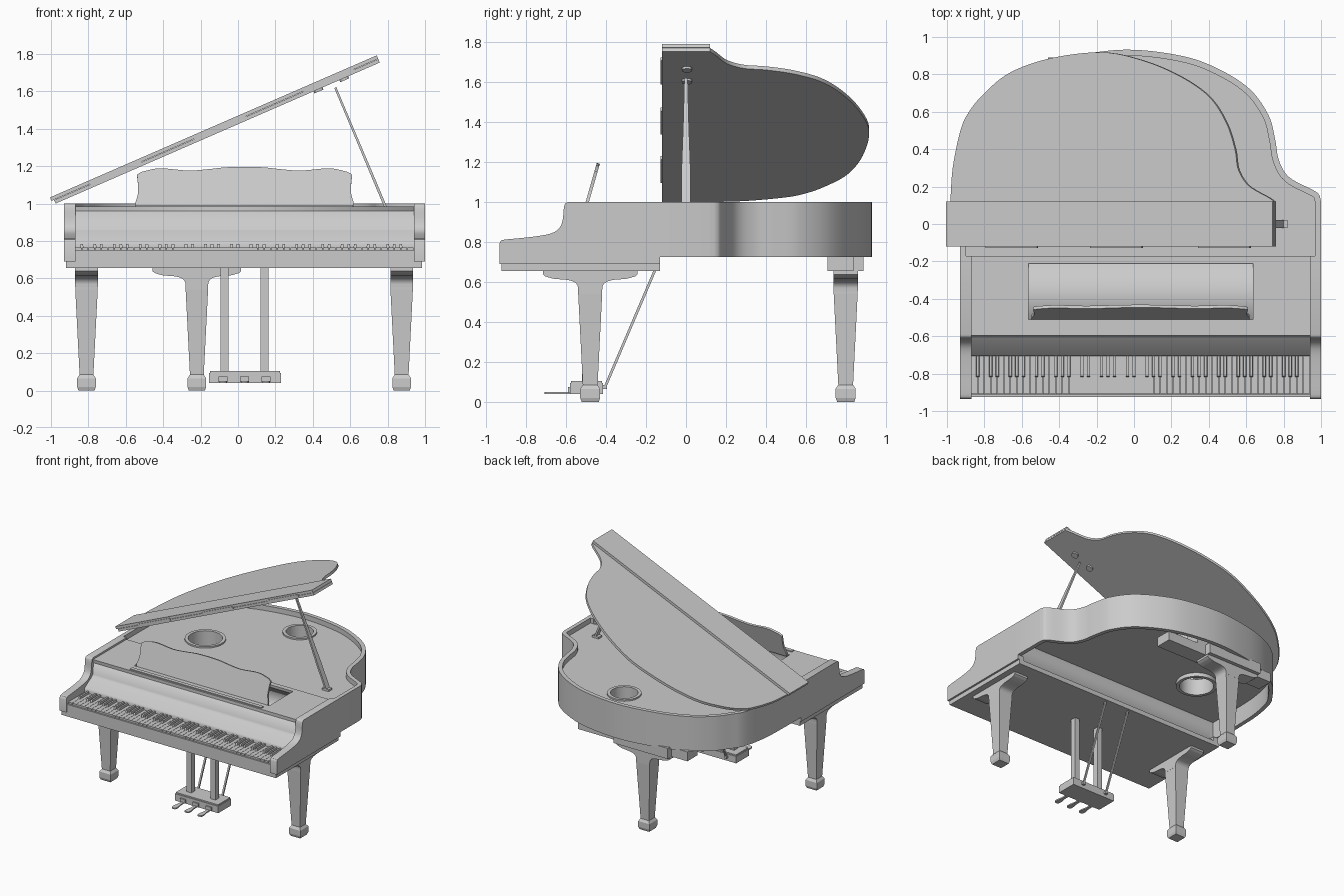
import bpy, math
from mathutils import Matrix, Vector

if "Cube" in bpy.data.objects:
    bpy.data.objects.remove(bpy.data.objects["Cube"])

CX = 0.035  # centre line of the keyboard
SIDE = Matrix(((0, 0, 1, 0), (1, 0, 0, 0), (0, 1, 0, 0), (0, 0, 0, 1)))    # profile (y,z) extruded along x
FRONT = Matrix(((1, 0, 0, 0), (0, 0, -1, 0), (0, 1, 0, 0), (0, 0, 0, 1)))  # profile (x,z) extruded along -y


def spline(pts, n=6):
    """Smooth open curve through the points."""
    p = [Vector(a) for a in pts]
    p = [p[0] * 2 - p[1]] + p + [p[-1] * 2 - p[-2]]
    out = []
    for i in range(1, len(p) - 2):
        a, b, c, d = p[i - 1:i + 3]
        for k in range(n):
            t = k / n
            out.append(0.5 * (2 * b + (c - a) * t + (2 * a - 5 * b + 4 * c - d) * t * t
                              + (3 * b - a - 3 * c + d) * t ** 3))
    return out + [p[-2]]


def mesh_obj(name, verts, faces):
    me = bpy.data.meshes.new(name)
    me.from_pydata(verts, [], faces)
    ob = bpy.data.objects.new(name, me)
    bpy.context.collection.objects.link(ob)
    return ob


def prism(name, loops, a, b, mat=Matrix(), smooth=True):
    """Filled outline (first loop) with holes (other loops), extruded from a to b."""
    cu = bpy.data.curves.new(name, 'CURVE')
    cu.dimensions, cu.fill_mode, cu.extrude = '2D', 'BOTH', (b - a) / 2
    for loop in loops:
        s = cu.splines.new('POLY')
        s.points.add(len(loop) - 1)
        for q, v in zip(s.points, loop):
            q.co = (v[0], v[1], 0, 1)
        s.use_cyclic_u = True
    ob = bpy.data.objects.new(name, cu)
    bpy.context.collection.objects.link(ob)
    bpy.ops.object.select_all(action='DESELECT')
    bpy.context.view_layer.objects.active = ob
    ob.select_set(True)
    bpy.ops.object.convert(target='MESH')
    ob = bpy.context.object
    ob.name = name
    ob.data.transform(mat @ Matrix.Translation((0, 0, (a + b) / 2)))
    if smooth:
        bpy.ops.object.shade_smooth_by_angle(angle=math.radians(30))
    return ob


def box(name, x0, x1, y0, y1, z0, z1):
    v = [(x, y, z) for z in (z0, z1) for x, y in ((x0, y0), (x1, y0), (x1, y1), (x0, y1))]
    return mesh_obj(name, v, [(3, 2, 1, 0), (4, 5, 6, 7)]
                    + [(i, (i + 1) % 4, (i + 1) % 4 + 4, i + 4) for i in range(4)])


def loft(name, rings):
    """Join four-sided rings of points."""
    v = [p for r in rings for p in r]
    f = [(3, 2, 1, 0), tuple(range(len(v) - 4, len(v)))]
    for k in range(len(rings) - 1):
        f += [(4 * k + i, 4 * k + (i + 1) % 4, 4 * k + 4 + (i + 1) % 4, 4 * k + 4 + i) for i in range(4)]
    return mesh_obj(name, v, f)


def bar(name, p, q, side, stations):
    """Bar from p to q; stations are (t, width along side, thickness)."""
    p, q, s = Vector(p), Vector(q), Vector(side)
    n = (q - p).normalized().cross(s)
    return loft(name, [[p.lerp(q, t) + s * a * w / 2 + n * b * h / 2
                        for a, b in ((-1, 1), (1, 1), (1, -1), (-1, -1))] for t, w, h in stations])


def circle(x, y, r, n=40):
    return [(x + r * math.cos(i * math.tau / n), y + r * math.sin(i * math.tau / n)) for i in range(n)]


# curved rim
outer = [Vector((-0.93, -0.17))] + spline(
    [(-0.93, 0.05), (-0.92, 0.3), (-0.88, 0.5), (-0.82, 0.6), (-0.73, 0.71), (-0.58, 0.815), (-0.36, 0.89),
     (-0.05, 0.932), (0.25, 0.9), (0.45, 0.83), (0.62, 0.72), (0.72, 0.58), (0.755, 0.45), (0.775, 0.34),
     (0.83, 0.25), (0.96, 0.18), (0.99, 0.155), (1.0, 0.12)]) + [Vector((1.0, -0.17))]
inner = []
for i, p in enumerate(outer):
    d = (outer[min(i + 1, len(outer) - 1)] - outer[max(i - 1, 0)]).normalized()
    inner.append(p + Vector((d.y, -d.x)) * 0.032)
prism("rim", [outer + inner[::-1]], 0.725, 1.0)

# inner plate with two sound holes and collars
holes = [(-0.43, 0.2, 0.125), (0.065, 0.69, 0.1)]
prism("plate", [inner] + [circle(*h) for h in holes], 0.87, 0.96)
for x, y, r in holes:
    prism("hole_collar", [circle(x, y, r + 0.025), circle(x, y, r)], 0.84, 0.972)

# arms beside the keyboard
arm = [(-0.13, 0.69), (-0.935, 0.69), (-0.935, 0.79)] + spline(
    [(-0.93, 0.803), (-0.91, 0.812), (-0.78, 0.825), (-0.68, 0.842), (-0.635, 0.87), (-0.618, 0.91),
     (-0.612, 0.97), (-0.605, 0.993), (-0.59, 1.0)], 4) + [(-0.17, 1.0), (-0.17, 0.725), (-0.13, 0.725)]
for x in (-0.93, 0.94):
    prism("arm", [arm], x, x + 0.06, SIDE)

# key bed, key slip, front housing with fallboard
box("key_bed", -0.92, 0.985, -0.925, -0.13, 0.655, 0.692)
box("key_slip", -0.87, 0.94, -0.925, -0.912, 0.69, 0.752)
prism("fallboard_housing", [[(-0.17, 0.69), (-0.17, 0.965), (-0.59, 0.965), (-0.597, 0.87), (-0.61, 0.855),
                             (-0.70, 0.80), (-0.707, 0.785), (-0.707, 0.69)]], -0.87, 0.94, SIDE, False)

# top deck with recess for the music desk
rect = lambda x0, x1, y0, y1: [(x0, y0), (x1, y0), (x1, y1), (x0, y1)]
prism("top_deck", [rect(-0.87, 0.94, -0.595, -0.17), rect(-0.565, 0.635, -0.51, -0.21)], 0.96, 0.985, smooth=False)
box("desk_ledge", -0.55, 0.615, -0.585, -0.555, 0.985, 0.993)

# keys
kw = 1.81 / 52
for i in range(52):
    x = -0.87 + i * kw
    box("white_key", x + 0.001, x + kw - 0.001, -0.91, -0.70, 0.73, 0.765)
    if i % 7 in (0, 2, 3, 5, 6) and i < 51:
        e = x + kw
        loft("black_key", [[(e - 0.009, -0.82, 0.76), (e + 0.009, -0.82, 0.76), (e + 0.009, -0.70, 0.76), (e - 0.009, -0.70, 0.76)],
                           [(e - 0.007, -0.812, 0.783), (e + 0.007, -0.812, 0.783), (e + 0.007, -0.70, 0.783), (e - 0.007, -0.70, 0.783)]])

# music desk, leaning back
half = [(0.583, 0.0)] + spline([(0.583, 0.03), (0.57, 0.08), (0.57, 0.13), (0.575, 0.185)], 4) + spline(
    [(0.55, 0.2), (0.48, 0.217), (0.42, 0.218), (0.3, 0.207), (0.2, 0.214), (0.1, 0.225), (0.0, 0.228)], 4)
desk = [(x, z) for x, z in half] + [(-x, z) for x, z in half[-2::-1]]
prism("music_desk", [desk], -0.008, 0.008,
      Matrix.Translation((CX, -0.502, 0.975)) @ Matrix.Rotation(math.radians(-16), 4, 'X') @ FRONT)

# open lid with folded front flap, hinged on the left
TILT = Matrix.Translation((-0.975, 0, 1.0)) @ Matrix.Rotation(math.radians(-23.5), 4, 'Y')
lid = [Vector((0, -0.12)), Vector((1.89, -0.12))] + spline(
    [(1.89, 0.12), (1.85, 0.145), (1.74, 0.205), (1.68, 0.29), (1.66, 0.4), (1.61, 0.54), (1.51, 0.68),
     (1.34, 0.79), (1.12, 0.875), (0.88, 0.918), (0.58, 0.885), (0.35, 0.81), (0.2, 0.7), (0.11, 0.6),
     (0.06, 0.5), (0.015, 0.3), (0, 0.1)])
prism("lid", [lid], 0, 0.02, TILT)
box("lid_flap", -0.015, 1.89, -0.12, 0.12, 0.022, 0.042).data.transform(TILT)
for u in (0.36, 0.97, 1.6):
    box("lid_hinge", u - 0.15, u + 0.15, -0.127, -0.12, 0.012, 0.03).data.transform(TILT)
for u in (1.53, 1.68):
    prism("prop_socket", [circle(u, 0.005, 0.026, 24)], -0.012, 0.001, TILT)

# lid prop
bar("lid_prop", (0.80, 0, 0.955), (0.52, 0, 1.62), (0, 1, 0),
    [(0, 0.045, 0.014), (0.3, 0.045, 0.014), (0.65, 0.028, 0.012), (1, 0.016, 0.012)])
box("prop_base", 0.76, 0.82, -0.022, 0.022, 0.955, 0.975)


# legs: tapered post, block foot and scrolled bracket
def leg(x, y, turned):
    rings = [(0, 0.043), (0.02, 0.05), (0.065, 0.05), (0.085, 0.037), (0.54, 0.06), (0.655, 0.06)]
    loft("leg", [[(x + a * h, y + b * h, z) for a, b in ((-1, -1), (1, -1), (1, 1), (-1, 1))] for z, h in rings])
    prof = [(0.237, 0.655), (0.237, 0.638)] + spline(
        [(0.225, 0.628), (0.18, 0.616), (0.12, 0.611), (0.08, 0.6), (0.063, 0.58), (0.06, 0.555)], 4)
    prof = prof + [(-a, z) for a, z in prof[::-1]]
    spin = Matrix.Rotation(math.radians(90), 4, 'Z') if turned else Matrix()
    prism("leg_bracket", [prof], -0.0605, 0.0605, Matrix.Translation((x, y, 0)) @ spin @ SIDE)


leg(-0.81, -0.48, False)
leg(0.875, -0.48, False)
leg(-0.22, 0.8, True)

# beam carrying the back leg
box("back_beam", -0.6, 0.37, 0.71, 0.84, 0.655, 0.73)
box("back_leg_block", -0.46, 0.02, 0.72, 0.89, 0.655, 0.74)
box("beam_riser", -0.35, 0.1, 0.73, 0.84, 0.73, 0.88)

# pedal lyre
box("pedal_box", -0.155, 0.23, -0.58, -0.415, 0.04, 0.095)
box("pedal_box_cap", -0.15, 0.225, -0.575, -0.42, 0.095, 0.105)
for s in (-1, 1):
    x = CX + s * 0.107
    box("lyre_post", x - 0.022, x + 0.022, -0.52, -0.475, 0.1, 0.66)
    bar("lyre_brace", (x, -0.405, 0.075), (x, -0.155, 0.66), (1, 0, 0), [(0, 0.013, 0.013), (1, 0.013, 0.013)])
    box("brace_foot", x - 0.012, x + 0.012, -0.42, -0.395, 0.065, 0.085)
for i in (-1, 0, 1):
    x = CX + i * 0.115
    toe = [(x - 0.01, -0.56), (x - 0.012, -0.63)] + spline(
        [(x - 0.02, -0.67), (x - 0.018, -0.7), (x, -0.708), (x + 0.018, -0.7), (x + 0.02, -0.67)], 3) + [
        (x + 0.012, -0.63), (x + 0.01, -0.56)]
    prism("pedal", [toe], 0.04, 0.05)
    box("pedal_mount", x - 0.024, x + 0.024, -0.59, -0.57, 0.045, 0.075)
